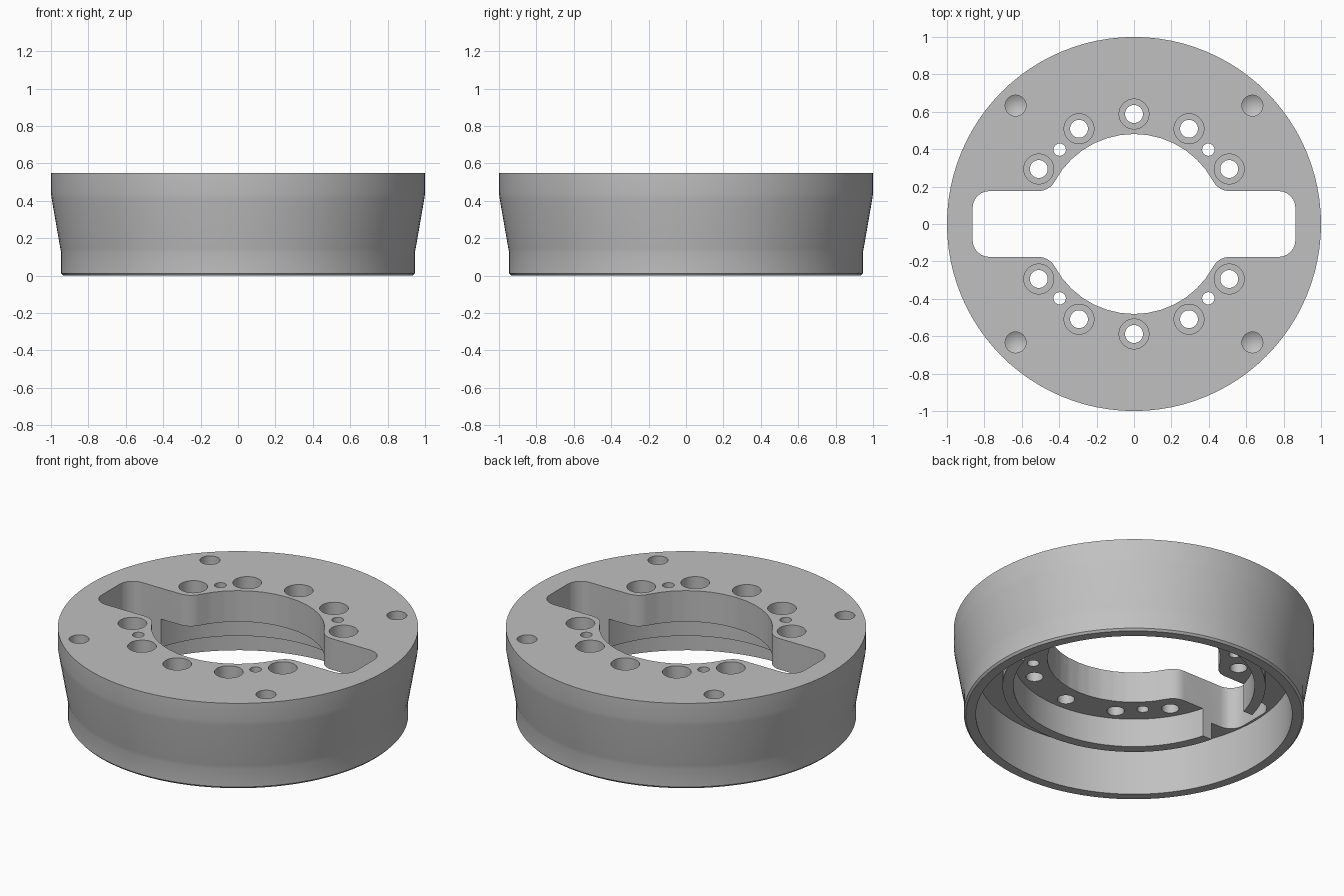
import bpy, bmesh
from math import cos, sin, pi, radians, sqrt, atan2
from mathutils import Vector, Matrix

cube = bpy.data.objects.get("Cube")
if cube:
    bpy.data.objects.remove(cube, do_unlink=True)

TOP = 0.55

mat = bpy.data.materials.new("satin grey")
mat.use_nodes = True
grey = (0.53, 0.53, 0.53, 1)
mat.diffuse_color = grey
mat.node_tree.nodes["Principled BSDF"].inputs["Base Color"].default_value = grey


def lathe(bm, profile, steps, x=0, y=0):
    """Turn an (r, z) profile that starts and ends on the axis into a solid."""
    verts = [bm.verts.new((x + r, y, z)) for r, z in profile]
    edges = [bm.edges.new(pair) for pair in zip(verts, verts[1:])]
    made = bmesh.ops.spin(bm, geom=verts + edges, cent=(x, y, 0), axis=(0, 0, 1),
                          angle=2 * pi, steps=steps, use_merge=False)
    bmesh.ops.remove_doubles(bm, verts=bm.verts, dist=0.0005)


def finish(bm, name):
    bmesh.ops.recalc_face_normals(bm, faces=bm.faces)
    mesh = bpy.data.meshes.new(name)
    bm.to_mesh(mesh)
    bm.free()
    mesh.materials.append(mat)
    obj = bpy.data.objects.new(name, mesh)
    bpy.context.collection.objects.link(obj)
    return obj


def arc(cx, cy, r, a0, a1, n):
    return [(cx + r * cos(a0 + (a1 - a0) * i / n),
             cy + r * sin(a0 + (a1 - a0) * i / n)) for i in range(n + 1)]


# Turned body: flared skirt, underside groove, hanging ring and recessed web
bm = bmesh.new()
lathe(bm, [(0, TOP), (1, TOP), (1, 0.44), (0.996, 0.41), (0.95, 0.145),
           (0.945, 0.12), (0.945, 0.012), (0.934, 0),
           (0.878, 0), (0.878, 0.29), (0.73, 0.29), (0.73, 0.185),
           (0.67, 0.185), (0.67, 0.36), (0, 0.36)], 96)
body = finish(bm, "mounting_ring_body")

# Central opening: round bore blended into a wide slot with rounded ends
bore, half, end, corner, fillet = 0.481, 0.176, 0.863, 0.09, 0.1
fy = half + fillet
fx = sqrt((bore + fillet) ** 2 - fy ** 2)
tangent = atan2(fy, fx)
quarter = arc(end - corner, half - corner, corner, 0, pi / 2, 6)
quarter += arc(fx, fy, fillet, -pi / 2, tangent - pi, 8)
quarter += arc(0, 0, bore, tangent, pi / 2, 7)[1:]
upper = quarter + [(-x, y) for x, y in reversed(quarter[:-1])]
outline = upper + [(x, -y) for x, y in reversed(upper)]

bm = bmesh.new()
base = bm.faces.new([bm.verts.new((x, y, -0.1)) for x, y in outline])
raised = bmesh.ops.extrude_face_region(bm, geom=[base], use_keep_orig=True)
bmesh.ops.translate(bm, vec=(0, 0, TOP + 0.2),
                    verts=[v for v in raised["geom"] if isinstance(v, bmesh.types.BMVert)])

# Counterbored screw holes, five on each side
seat = TOP - 0.11
for side in (1, -1):
    for deg in (30, 60, 90, 120, 150):
        a = radians(deg * side)
        lathe(bm, [(0, 0.7), (0.08, 0.7), (0.08, seat), (0.048, seat),
                   (0.048, 0.3), (0, 0.3)], 32, 0.588 * cos(a), 0.588 * sin(a))

# Small through pin holes and blind drilled holes on the diagonals
for deg in (45, 135, 225, 315):
    a = radians(deg)
    lathe(bm, [(0, 0.7), (0.033, 0.7), (0.033, 0.3), (0, 0.3)],
          24, 0.562 * cos(a), 0.562 * sin(a))
    lathe(bm, [(0, 0.7), (0.056, 0.7), (0.056, TOP - 0.12), (0, TOP - 0.154)],
          32, 0.895 * cos(a), 0.895 * sin(a))
cutter = finish(bm, "opening_cutter")
cutter.hide_render = True

# Cut all the openings and shade
mod = body.modifiers.new("openings", "BOOLEAN")
mod.operation = "DIFFERENCE"
mod.solver = "EXACT"
mod.object = cutter
bpy.ops.object.select_all(action="DESELECT")
body.select_set(True)
bpy.context.view_layer.objects.active = body
bpy.ops.object.modifier_apply(modifier=mod.name)
bpy.data.objects.remove(cutter, do_unlink=True)
bpy.ops.object.shade_smooth_by_angle(angle=radians(30))
